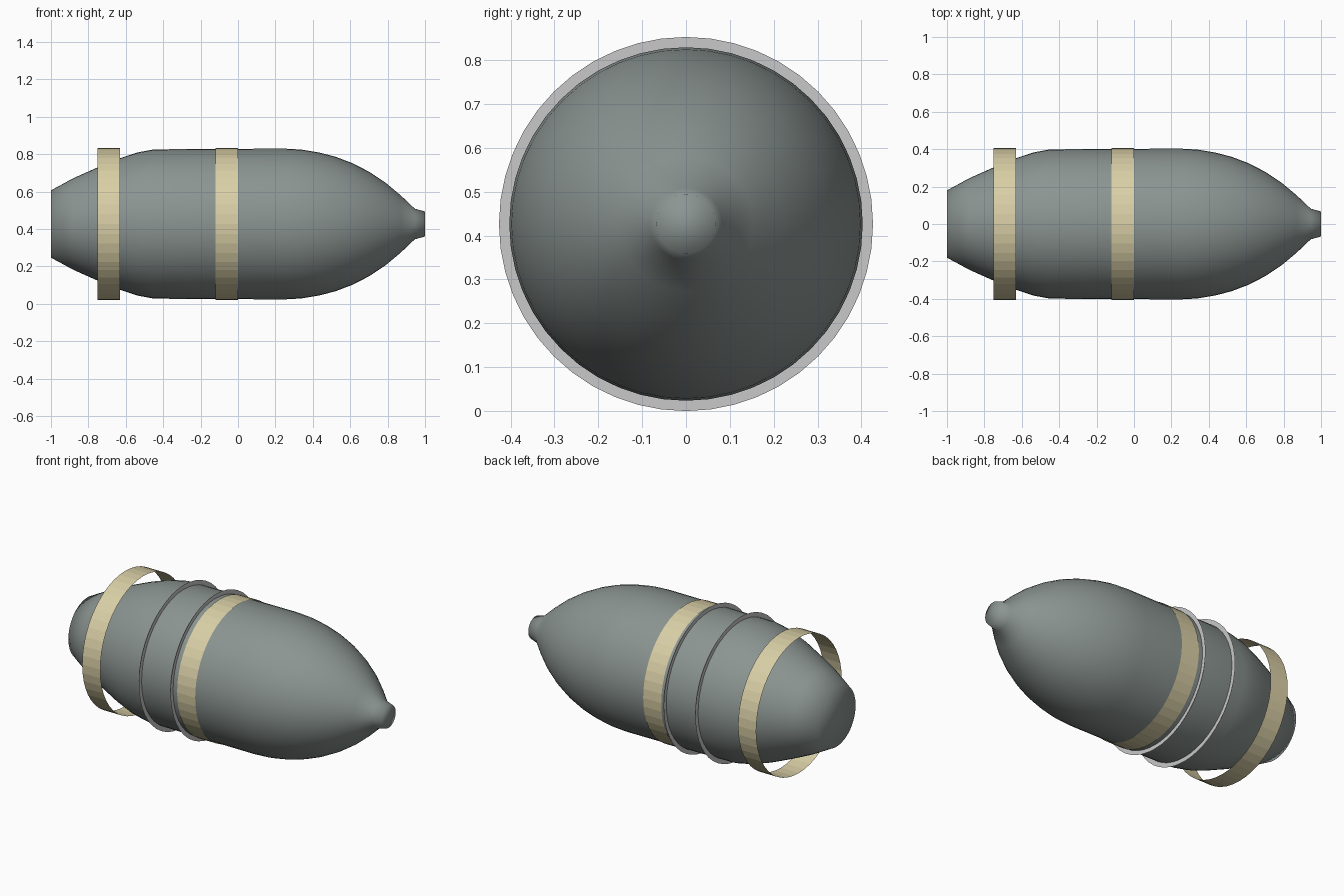
import bpy
import math

if "Cube" in bpy.data.objects:
    bpy.data.objects.remove(bpy.data.objects["Cube"])

SIDES = 48
AXIS_Z = 0.4265


def material(name, color):
    m = bpy.data.materials.new(name)
    m.diffuse_color = (*color, 1)
    m.use_nodes = True
    m.node_tree.nodes["Principled BSDF"].inputs["Base Color"].default_value = m.diffuse_color
    return m


grey_green = material("grey green", (0.26, 0.30, 0.285))
sand = material("pale sand", (0.69, 0.62, 0.38))
light_grey = material("light grey", (0.58, 0.58, 0.58))


def lathe(name, profile, mat, capped=False, smooth=False):
    """Spin (x, radius) points around the long axis."""
    verts, faces = [], []
    for x, r in profile:
        for i in range(SIDES):
            a = 2 * math.pi * i / SIDES
            verts.append((x, r * math.cos(a), AXIS_Z + r * math.sin(a)))
    for k in range(len(profile) - 1):
        for i in range(SIDES):
            j = (i + 1) % SIDES
            a, b = k * SIDES, (k + 1) * SIDES
            faces.append((a + i, a + j, b + j, b + i)[::-1])
    if capped:
        last = (len(profile) - 1) * SIDES
        faces.append(tuple(range(SIDES))[::-1])
        faces.append(tuple(range(last, last + SIDES)))
    mesh = bpy.data.meshes.new(name)
    mesh.from_pydata(verts, [], faces)
    # orient every face away from the axis and the middle
    if capped:
        import bmesh
        bm = bmesh.new()
        bm.from_mesh(mesh)
        bmesh.ops.recalc_face_normals(bm, faces=bm.faces)
        bm.to_mesh(mesh)
        bm.free()
    mesh.materials.append(mat)
    mesh.polygons.foreach_set("use_smooth", [smooth] * len(mesh.polygons))
    obj = bpy.data.objects.new(name, mesh)
    bpy.context.collection.objects.link(obj)
    return obj


# Shell body: tapered tail, straight middle, rounded nose, small tip
body = [(-1, 0.18), (-0.88, 0.245), (-0.75, 0.303), (-0.63, 0.352),
        (-0.54, 0.382), (-0.45, 0.399), (-0.2, 0.401), (0, 0.402),
        (0.25, 0.403), (0.34, 0.398), (0.43, 0.383), (0.52, 0.36),
        (0.61, 0.326), (0.7, 0.28), (0.79, 0.22), (0.87, 0.153),
        (0.945, 0.082), (1, 0.067)]
lathe("shell_body", body, grey_green, capped=True, smooth=True)

# Open sheet bands
for name, x0, x1 in (("tail_band", -0.75, -0.63), ("middle_band", -0.12, 0.0)):
    lathe(name, [(x0, 0.406), (x1, 0.406)], sand)

# Thin flat rings around the middle
for i, x in enumerate((-0.36, -0.15)):
    lathe(f"flat_ring_{i + 1}", [(x, 0.4265), (x, 0.39)], light_grey)
